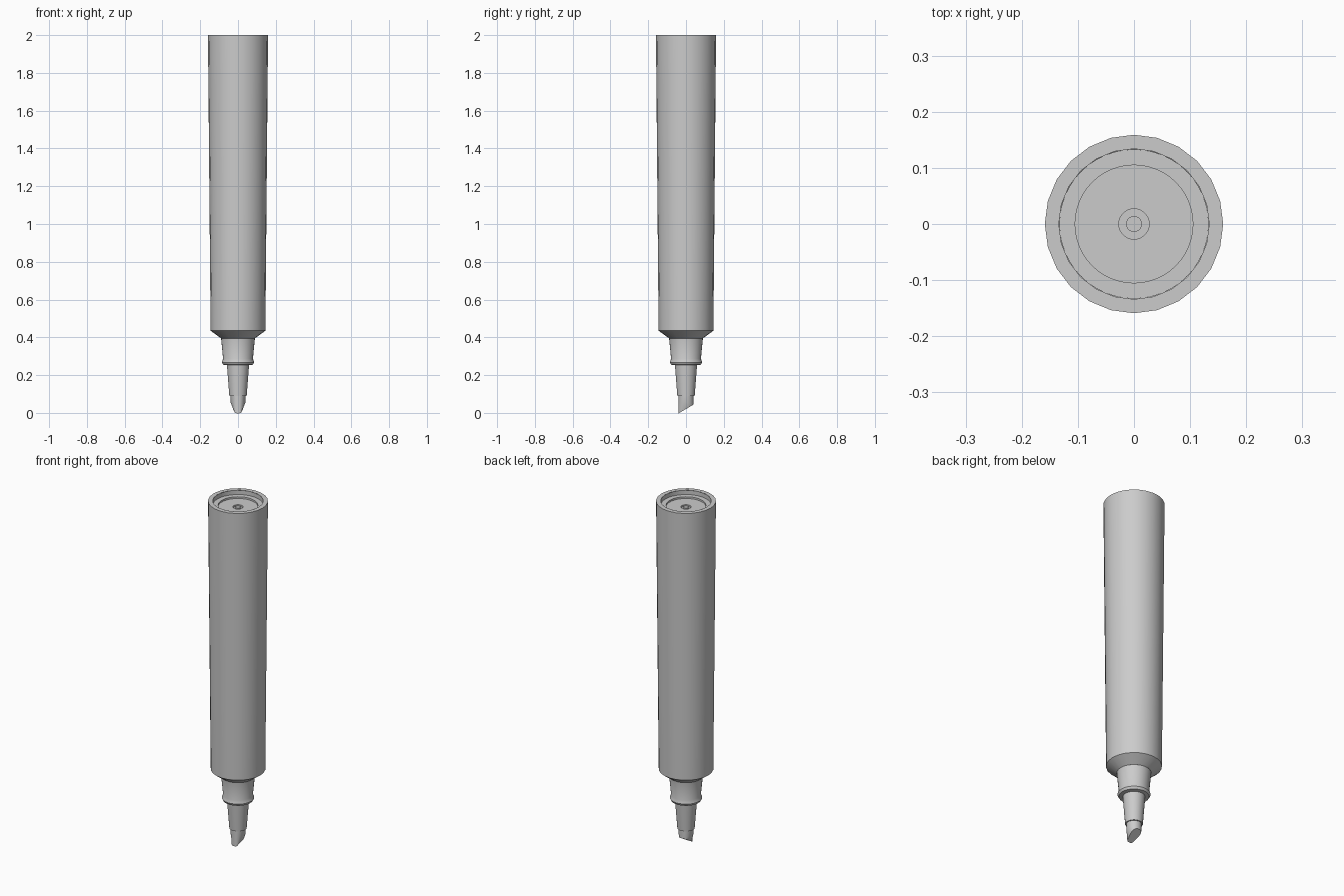
import bpy, bmesh, math
from mathutils import Vector

if "Cube" in bpy.data.objects:
    bpy.data.objects.remove(bpy.data.objects["Cube"], do_unlink=True)

grey = bpy.data.materials.new("plain grey")
grey.use_nodes = True
tone = (0.6, 0.6, 0.6, 1)
grey.diffuse_color = tone
grey.node_tree.nodes["Principled BSDF"].inputs["Base Color"].default_value = tone


def lathe(bm, profile, sides):
    """Spin (radius, height) points around z; a zero radius closes the end."""
    rings = []
    for r, z in profile:
        count = sides if r > 0 else 1
        rings.append([bm.verts.new((r * math.cos(math.tau * i / sides),
                                    r * math.sin(math.tau * i / sides), z))
                      for i in range(count)])
    for a, b in zip(rings, rings[1:]):
        for i in range(sides):
            j = (i + 1) % sides
            corners = [a[i % len(a)], a[j % len(a)], b[j % len(b)], b[i % len(b)]]
            bm.faces.new(list(dict.fromkeys(corners)))


def finish(bm, name):
    mesh = bpy.data.meshes.new(name)
    bm.to_mesh(mesh)
    bm.free()
    mesh.materials.append(grey)
    obj = bpy.data.objects.new(name, mesh)
    bpy.context.collection.objects.link(obj)
    bpy.ops.object.select_all(action='DESELECT')
    obj.select_set(True)
    bpy.context.view_layer.objects.active = obj
    bpy.ops.object.shade_smooth_by_angle(angle=math.radians(30))


def turned_part(name, profile, sides):
    bm = bmesh.new()
    lathe(bm, profile, sides)
    finish(bm, name)


# Tapered barrel with shoulder and flat rim
turned_part("barrel", [(0.085, 0.395), (0.09, 0.395), (0.145, 0.435),
                       (0.159, 2), (0.134, 2)], 24)

# Stepped recess in the barrel end, with a small dimple
turned_part("end_recess", [(0.133, 2), (0.133, 1.975), (0.105, 1.975), (0.105, 1.965),
                           (0.027, 1.965), (0.027, 1.955), (0.014, 1.955),
                           (0.014, 1.965), (0, 1.965)], 48)

# Grip collar with a flared snap ring
turned_part("collar", [(0.09, 0.4), (0.079, 0.287), (0.086, 0.268),
                       (0.079, 0.255), (0.056, 0.252)], 32)

# Nib holder
turned_part("nib_holder", [(0.059, 0.26), (0.046, 0.09), (0.036, 0.09)], 32)

# Chisel nib: narrowed sideways towards the tip, then cut on a slant
bm = bmesh.new()
lathe(bm, [(0, -0.03), (0.039, -0.03), (0.039, 0), (0.039, 0.055), (0.039, 0.12)], 32)
for v in bm.verts:
    if v.co.z < 0.05:
        limit = 0.018 + max(v.co.z, 0) * 0.35
        v.co.x = max(-limit, min(limit, v.co.x))
cut = bmesh.ops.bisect_plane(bm, geom=bm.verts[:] + bm.edges[:] + bm.faces[:],
                             plane_co=Vector((0, -0.035, 0)),
                             plane_no=Vector((0, 0.5, -0.85)), clear_outer=True)
bmesh.ops.holes_fill(bm, edges=[e for e in bm.edges if e.is_boundary and e.verts[0].co.z < 0.1])
bmesh.ops.recalc_face_normals(bm, faces=bm.faces)
finish(bm, "chisel_nib")
